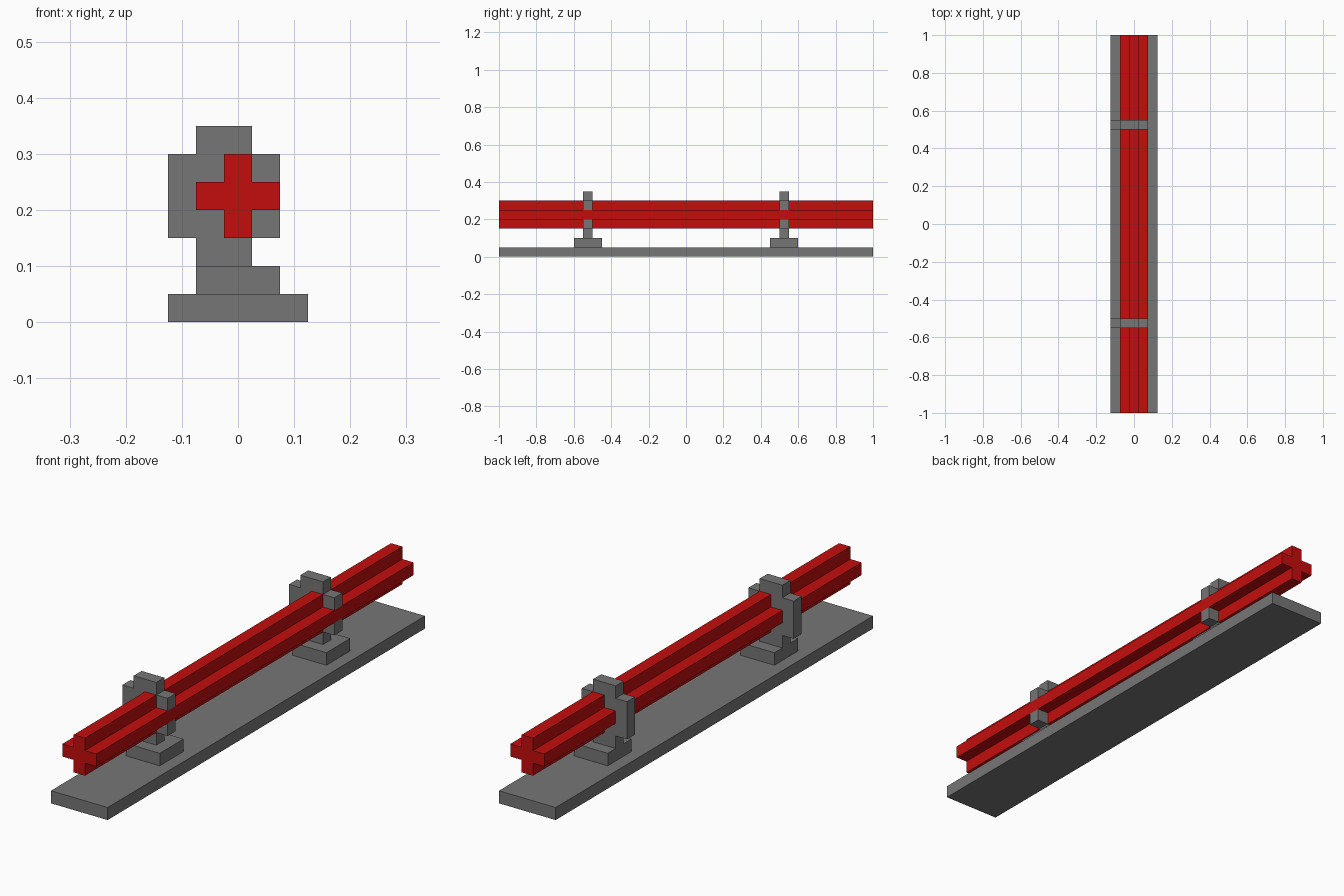
import bpy
import bmesh

if "Cube" in bpy.data.objects:
    bpy.data.objects.remove(bpy.data.objects["Cube"])


def material(name, rgb):
    m = bpy.data.materials.new(name)
    m.diffuse_color = (*rgb, 1.0)
    m.use_nodes = True
    m.node_tree.nodes["Principled BSDF"].inputs["Base Color"].default_value = m.diffuse_color
    return m


GREY = material("grey", (0.18, 0.18, 0.18))
RED = material("red", (0.55, 0.004, 0.004))


def extrude_profiles(name, profiles, y0, y1, mat):
    """Extrude closed (x, z) outlines along y into one object."""
    bm = bmesh.new()
    for pts in profiles:
        face = bm.faces.new([bm.verts.new((x, y0, z)) for x, z in pts])
        res = bmesh.ops.extrude_face_region(bm, geom=[face], use_keep_orig=True)
        moved = [v for v in res["geom"] if isinstance(v, bmesh.types.BMVert)]
        bmesh.ops.translate(bm, verts=moved, vec=(0, y1 - y0, 0))
    bmesh.ops.recalc_face_normals(bm, faces=bm.faces)
    mesh = bpy.data.meshes.new(name)
    bm.to_mesh(mesh)
    bm.free()
    mesh.materials.append(mat)
    obj = bpy.data.objects.new(name, mesh)
    bpy.context.collection.objects.link(obj)
    return obj


def rect(x0, x1, z0, z1):
    return [(x0, z0), (x1, z0), (x1, z1), (x0, z1)]


# Base plate
extrude_profiles("base_plate", [rect(-.125, .125, 0, .05)], -1, 1, GREY)

# Cross-section rail, centred at z = 0.225
a, b, c = .025, .075, .225
cross = [(-a, -b), (a, -b), (a, -a), (b, -a), (b, a), (a, a),
         (a, b), (-a, b), (-a, a), (-b, a), (-b, -a), (-a, -a)]
extrude_profiles("cross_rail", [[(x, z + c) for x, z in cross]], -1, 1, RED)

# Bracket: C-shaped clasp on the left, with two small jaws on the right
clasp = [(-.125, .15), (-.075, .15), (-.075, .10), (.025, .10),
         (.025, .15), (-.025, .15), (-.025, .20), (-.075, .20),
         (-.075, .25), (-.025, .25), (-.025, .30), (.025, .30),
         (.025, .35), (-.075, .35), (-.075, .30), (-.125, .30)]
jaws = [rect(.025, .075, .15, .20), rect(.025, .075, .25, .30)]

# Two brackets on feet, mirrored front and back
for side, s in (("front", -1), ("back", 1)):
    extrude_profiles(side + "_foot", [rect(-.075, .075, .05, .10)],
                     s * .45, s * .60, GREY)
    extrude_profiles(side + "_bracket", [clasp] + jaws, s * .50, s * .55, GREY)
